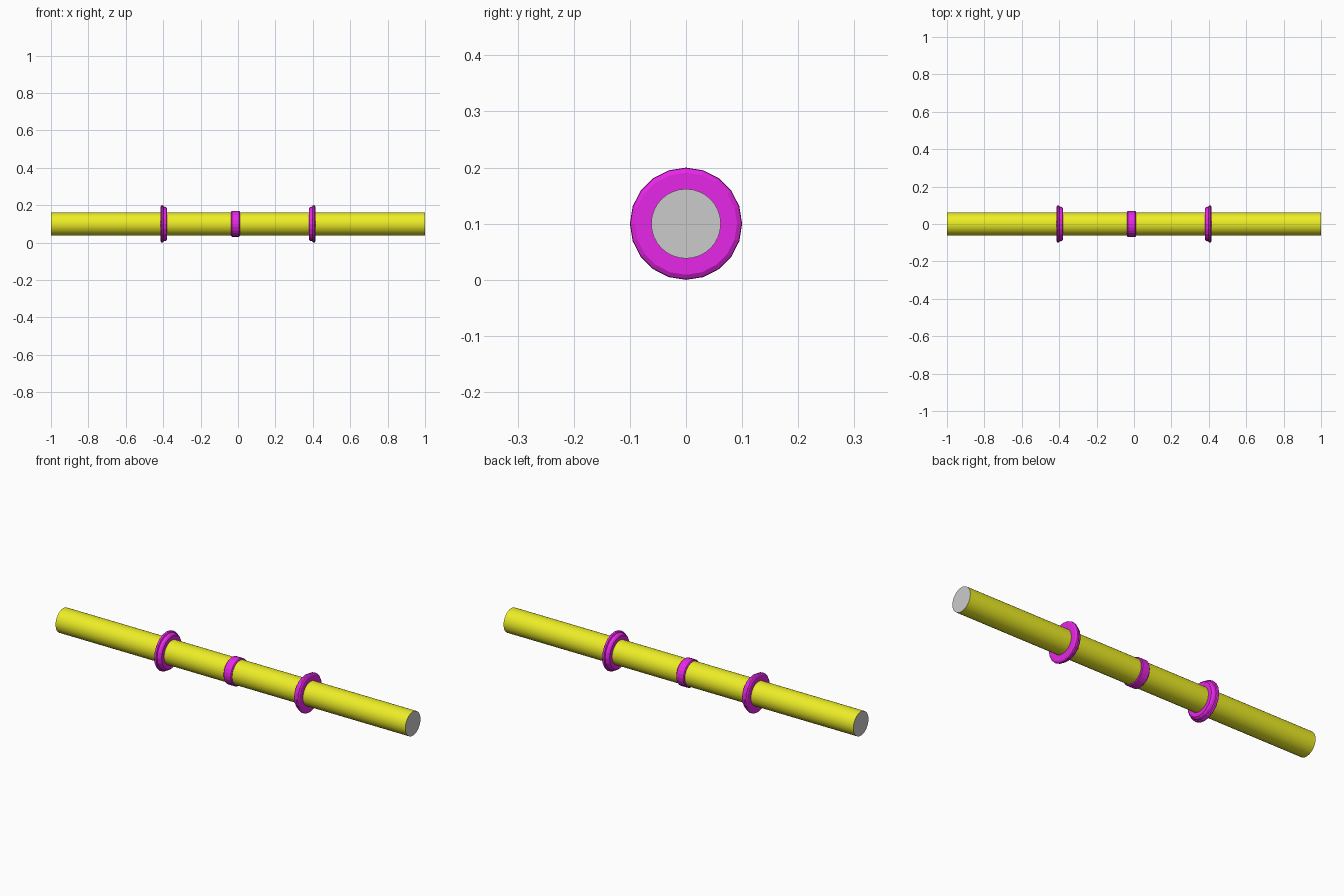
import bpy, bmesh, math

if "Cube" in bpy.data.objects:
    bpy.data.objects.remove(bpy.data.objects["Cube"])

AXIS_Z = 0.1


def material(name, color):
    m = bpy.data.materials.new(name)
    m.diffuse_color = color
    m.use_nodes = True
    m.node_tree.nodes["Principled BSDF"].inputs["Base Color"].default_value = m.diffuse_color
    return m


yellow = material("yellow", (0.85, 0.85, 0.02, 1))
magenta = material("magenta", (0.8, 0.02, 0.8, 1))
grey = material("grey", (0.6, 0.6, 0.6, 1))


def finish(name, bm, mats, smooth=None):
    bmesh.ops.recalc_face_normals(bm, faces=bm.faces[:])
    mesh = bpy.data.meshes.new(name)
    bm.to_mesh(mesh)
    bm.free()
    for m in mats:
        mesh.materials.append(m)
    obj = bpy.data.objects.new(name, mesh)
    obj.location.z = AXIS_Z
    bpy.context.collection.objects.link(obj)
    if smooth:
        bpy.ops.object.select_all(action='DESELECT')
        obj.select_set(True)
        bpy.context.view_layer.objects.active = obj
        bpy.ops.object.shade_smooth_by_angle(angle=math.radians(smooth))
    return obj


def lathe(name, profile, sides, mats, closed=True, smooth=None):
    """Turn an (x, radius) profile around the x axis; open profiles get end caps."""
    bm = bmesh.new()
    rings = []
    for x, r in profile:
        angles = [2 * math.pi * i / sides for i in range(sides)]
        rings.append([bm.verts.new((x, r * math.sin(a), r * math.cos(a))) for a in angles])
    pairs = list(zip(rings, rings[1:]))
    if closed:
        pairs.append((rings[-1], rings[0]))
    for a, b in pairs:
        for i in range(sides):
            j = (i + 1) % sides
            bm.faces.new((a[i], a[j], b[j], b[i]))
    if not closed:
        for ring in (rings[0], rings[-1]):
            bm.faces.new(ring).material_index = 1
    return finish(name, bm, mats, smooth)


# Long round bar with grey end faces
lathe("bar", [(-1, 0.062), (1, 0.062)], 32, [yellow, grey], closed=False, smooth=30)

# Centre band with chamfered edges
lathe("centre_band", [(-0.037, 0.061), (-0.037, 0.065), (-0.033, 0.069),
                      (0.006, 0.069), (0.010, 0.065), (0.010, 0.061)], 24, [magenta])

# Stop collars, mirrored, with the wide lip facing outwards
collar = [(0.379, 0.061), (0.379, 0.083), (0.386, 0.090), (0.397, 0.093),
          (0.400, 0.098), (0.405, 0.100), (0.410, 0.099), (0.415, 0.091), (0.415, 0.061)]
for name, side in (("right_collar", 1), ("left_collar", -1)):
    lathe(name, [(side * x, r) for x, r in collar], 20, [magenta])
